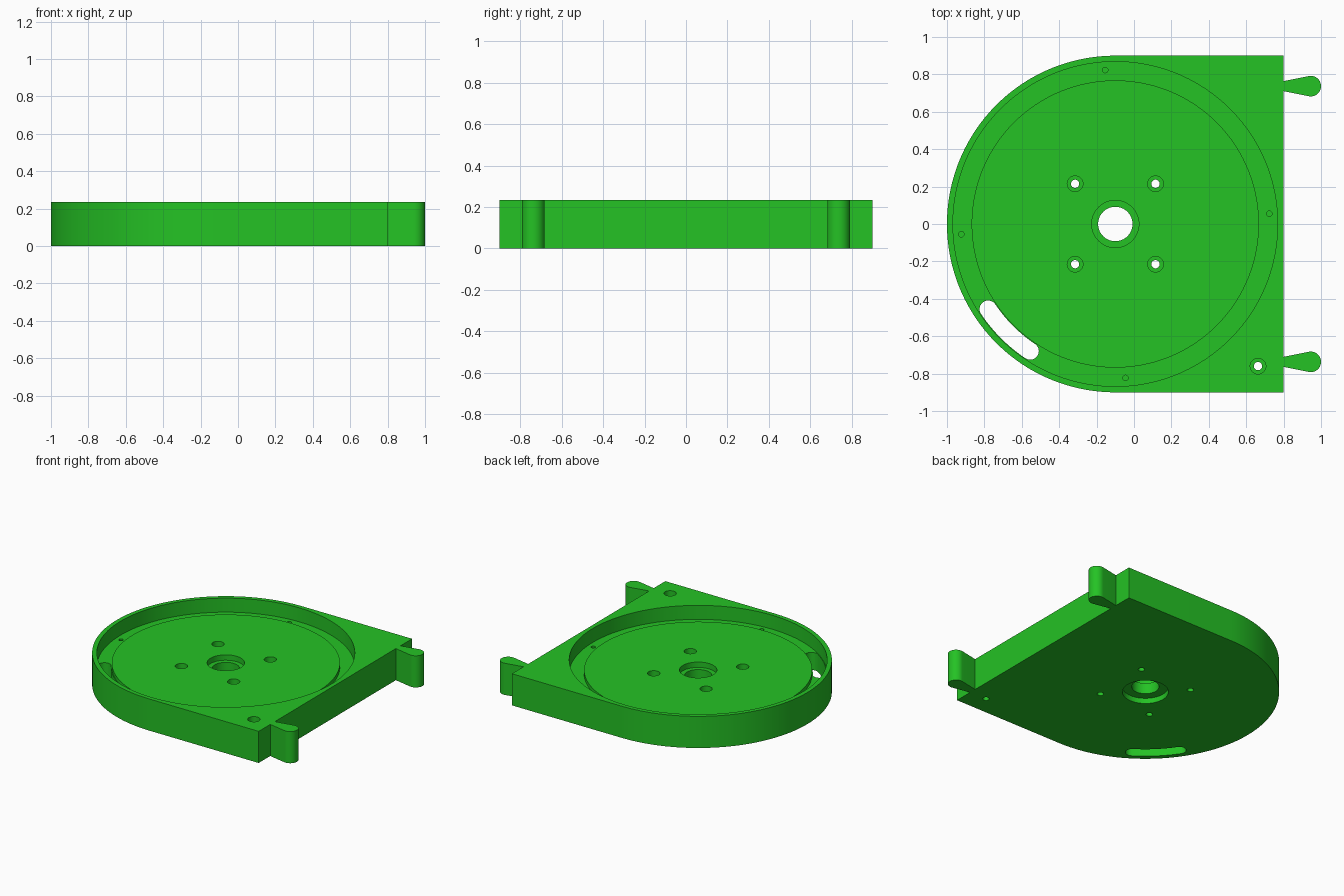
import bpy, bmesh, math
from math import cos, sin, pi, radians

if "Cube" in bpy.data.objects:
    bpy.data.objects.remove(bpy.data.objects["Cube"])

CX = -0.10          # centre of the round end
HEIGHT = 0.235
FLOOR, DISK = 0.131, 0.16

green = bpy.data.materials.new("green")
green.diffuse_color = (0.018, 0.54, 0.018, 1)
green.use_nodes = True
green.node_tree.nodes["Principled BSDF"].inputs["Base Color"].default_value = green.diffuse_color


def arc(cx, cy, r, a0, a1, n):
    """Points along an arc, angles in degrees, both ends included."""
    return [(cx + r * cos(radians(a0 + (a1 - a0) * i / n)),
             cy + r * sin(radians(a0 + (a1 - a0) * i / n))) for i in range(n + 1)]


def prism(name, outline, z0, z1):
    """Extrude a counter-clockwise outline from z0 to z1."""
    bm = bmesh.new()
    face = bm.faces.new([bm.verts.new((x, y, z0)) for x, y in outline])
    top = bmesh.ops.extrude_face_region(bm, geom=[face])["geom"]
    verts = [g for g in top if isinstance(g, bmesh.types.BMVert)]
    bmesh.ops.translate(bm, verts=verts, vec=(0, 0, z1 - z0))
    bmesh.ops.recalc_face_normals(bm, faces=bm.faces)
    mesh = bpy.data.meshes.new(name)
    bm.to_mesh(mesh)
    bm.free()
    mesh.materials.append(green)
    obj = bpy.data.objects.new(name, mesh)
    bpy.context.collection.objects.link(obj)
    return obj


def cylinder(name, x, y, r, z0, z1, n=32):
    return prism(name, arc(x, y, r, 0, 360 - 360 / n, n - 1), z0, z1)


def combine(target, tool, operation="DIFFERENCE"):
    """Apply a boolean and remove the tool object."""
    mod = target.modifiers.new("boolean", "BOOLEAN")
    mod.operation = operation
    mod.solver = "EXACT"
    mod.object = tool
    bpy.context.view_layer.objects.active = target
    bpy.ops.object.modifier_apply(modifier=mod.name)
    bpy.data.objects.remove(tool, do_unlink=True)


def tab(y):
    """Teardrop tab outline growing out of the straight side."""
    return [(0.8, y - 0.027)] + arc(0.945, y, 0.055, -101.3, 101.3, 24) + [(0.8, y + 0.027)]


# Housing: round on the left, square on the right, with two tabs
outline = ([(0.8, -0.9)] + tab(-0.737) + tab(0.737) + [(0.8, 0.9)]
           + arc(CX, 0, 0.9, 90, 270, 96))
housing = prism("housing", outline, 0, HEIGHT)

# Round pocket with a raised disk in it
combine(housing, cylinder("pocket_cutter", CX, 0, 0.868, FLOOR, 0.4, 160))
combine(housing, cylinder("raised_disk", CX, 0, 0.768, 0.05, DISK, 160), "UNION")

# Central bore, counterbored from both sides
combine(housing, cylinder("bore_cutter", CX, 0, 0.092, -0.1, 0.4, 64))
combine(housing, cylinder("upper_bore_cutter", CX, 0, 0.126, DISK - 0.04, 0.4, 64))
combine(housing, cylinder("lower_bore_cutter", CX, 0, 0.155, -0.1, 0.04, 64))

# Counterbored screw holes: four around the bore, one in the corner
holes = [(CX + sx * 0.215, sy * 0.215, DISK) for sx in (-1, 1) for sy in (-1, 1)]
holes.append((0.663, -0.76, HEIGHT))
for x, y, top in holes:
    combine(housing, cylinder("screw_cutter", x, y, 0.022, -0.1, 0.4))
    combine(housing, cylinder("head_cutter", x, y, 0.042, top - 0.08, 0.4))

# Small blind holes on the ring floor
for i in range(4):
    a = radians(93.8) + i * pi / 2
    combine(housing, cylinder("pin_cutter", CX + 0.825 * cos(a), 0.825 * sin(a),
                              0.015, FLOOR - 0.06, FLOOR + 0.02, 20))

# Curved slot through the ring floor
A0, A1, R, W = 213.8, 236.2, 0.818, 0.046
end0 = (CX + R * cos(radians(A0)), R * sin(radians(A0)))
end1 = (CX + R * cos(radians(A1)), R * sin(radians(A1)))
slot = (arc(CX, 0, R + W, A0, A1, 16)
        + arc(*end1, W, A1, A1 + 180, 16)[1:]
        + arc(CX, 0, R - W, A1, A0, 16)[1:]
        + arc(*end0, W, A0 + 180, A0 + 360, 16)[1:-1])
combine(housing, prism("slot_cutter", slot, -0.1, 0.22))

# Smooth the curved walls, keep the edges sharp
bpy.ops.object.select_all(action="DESELECT")
housing.select_set(True)
bpy.context.view_layer.objects.active = housing
bpy.ops.object.shade_smooth_by_angle(angle=radians(30))
